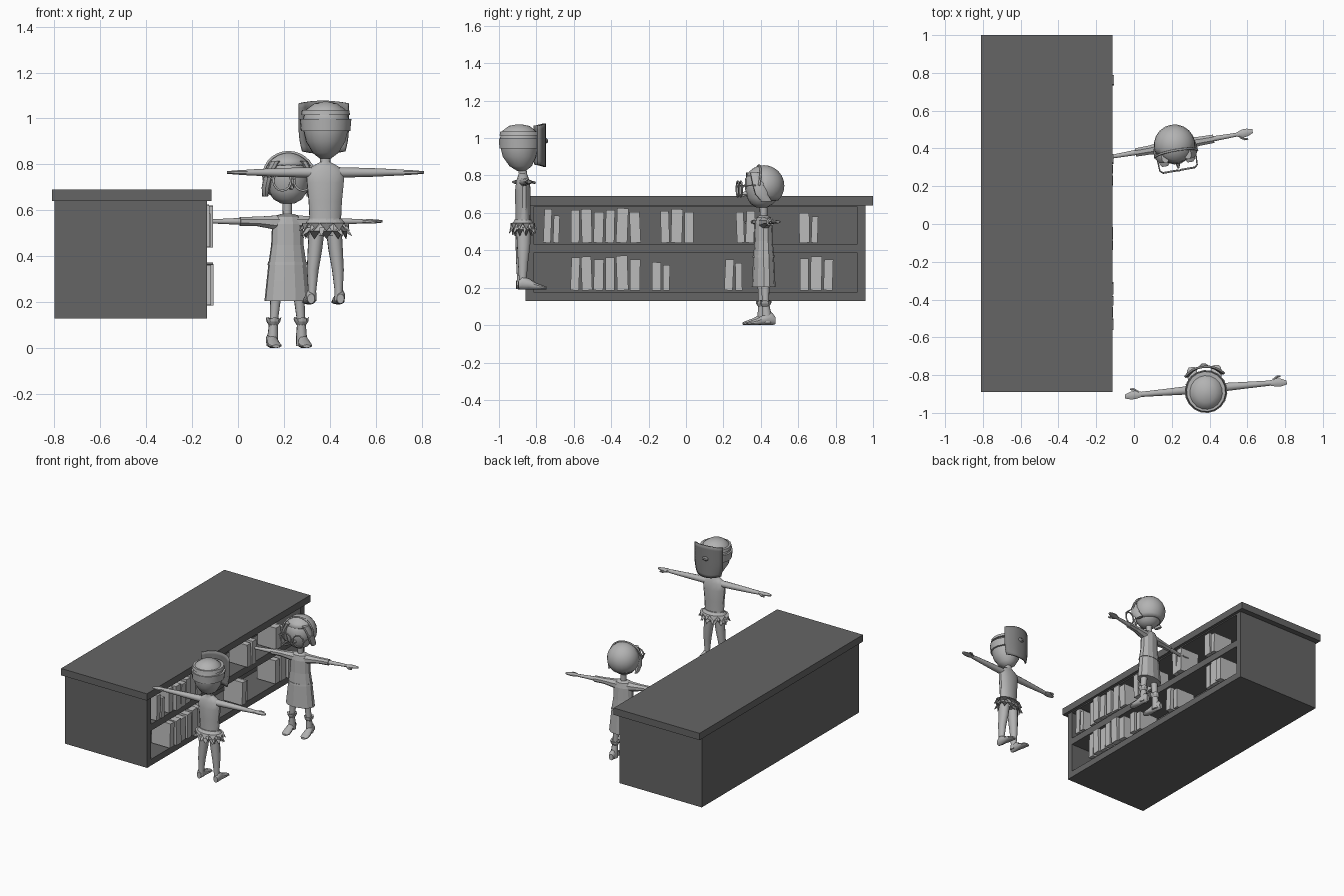
import bpy, bmesh, math, random
from mathutils import Matrix, Vector

if "Cube" in bpy.data.objects:
    bpy.data.objects.remove(bpy.data.objects["Cube"])
random.seed(4)

def material(name, v):
    m = bpy.data.materials.new(name)
    m.diffuse_color = (v, v, v, 1)
    m.use_nodes = True
    m.node_tree.nodes["Principled BSDF"].inputs["Base Color"].default_value = m.diffuse_color
    return m

DARK = material("dark grey counter", 0.13)
BOOK = material("light grey books", 0.5)
SKIN = material("mid grey figures", 0.45)
MASK = material("slate grey mask", 0.22)
frame = Matrix.Identity(4)          # placement of the figure being built

def finish(name, bm, mat, smooth=False):
    bmesh.ops.recalc_face_normals(bm, faces=bm.faces)
    bm.transform(frame)
    me = bpy.data.meshes.new(name)
    bm.to_mesh(me)
    bm.free()
    me.materials.append(mat)
    ob = bpy.data.objects.new(name, me)
    bpy.context.collection.objects.link(ob)
    if smooth:
        bpy.ops.object.select_all(action='DESELECT')
        ob.select_set(True)
        bpy.context.view_layer.objects.active = ob
        bpy.ops.object.shade_smooth_by_angle(angle=math.radians(40))
    return ob

def box(name, lo, hi, mat, tilt=0.0):
    bm = bmesh.new()
    lo, hi = Vector(lo), Vector(hi)
    m = Matrix.Translation((lo + hi) / 2) @ Matrix.Rotation(tilt, 4, 'X') @ Matrix.Diagonal((*(hi - lo), 1))
    bmesh.ops.create_cube(bm, size=1, matrix=m)
    return finish(name, bm, mat)

def loft(name, rings, mat, axis='z', n=12, smooth=True, caps=True, zig=0.0):
    """rings: (x, y, z, radius a, radius b), stacked along the axis; zig makes the last ring jagged"""
    bm = bmesh.new()
    loops = []
    for k, (x, y, z, a, b) in enumerate(rings):
        loop = []
        for i in range(n):
            t = 2 * math.pi * (i + 0.5) / n
            u, v = a * math.cos(t), b * math.sin(t)
            off = {'z': (u, v, 0), 'x': (0, u, v), 'y': (u, 0, v)}[axis]
            p = Vector((x, y, z)) + Vector(off)
            if k == len(rings) - 1:
                p.z += zig * (i % 2)
            loop.append(bm.verts.new(p))
        loops.append(loop)
    for p, q in zip(loops, loops[1:]):
        for i in range(n):
            j = (i + 1) % n
            bm.faces.new((p[i], p[j], q[j], q[i]))
    if caps:
        bm.faces.new(loops[0])
        bm.faces.new(loops[-1])
    return finish(name, bm, mat, smooth)

def tube(name, pts, r, mat, closed=False):
    cu = bpy.data.curves.new(name, 'CURVE')
    cu.dimensions = '3D'
    cu.bevel_depth = r
    cu.bevel_resolution = 1
    sp = cu.splines.new('POLY')
    sp.points.add(len(pts) - 1)
    for p, c in zip(sp.points, pts):
        p.co = (*c, 1)
    sp.use_cyclic_u = closed
    cu.materials.append(mat)
    ob = bpy.data.objects.new(name, cu)
    ob.matrix_world = frame
    bpy.context.collection.objects.link(ob)

def foot(side, x, z, y=0.0):
    loft(side + "_foot", [(x, y - .035, z + .025, .016, .022), (x, y - .015, z + .035, .022, .035),
         (x, y + .02, z + .03, .022, .03), (x, y + .06, z + .018, .028, .018),
         (x, y + .10, z + .011, .028, .011), (x, y + .115, z + .008, .016, .007)], SKIN, 'y', 10)

def arm(side, s, z, x0, x1, r):
    w = x1 - .085                   # wrist
    loft(side + "_arm", [(s * x0, 0, z, r * 1.3, r * 1.2), (s * (x0 + w) / 2, 0, z, r, r),
         (s * w, 0, z, r * .75, r * .65)], SKIN, 'x', 10)
    loft(side + "_hand", [(s * (w - .005), 0, z, r * .75, r * .6), (s * (w + .03), 0, z, .024, .011),
         (s * (w + .055), -.002, z, .022, .009), (s * x1, -.004, z, .011, .006)], SKIN, 'x', 8)
    loft(side + "_thumb", [(s * (w + .01), .012, z, .009, .008), (s * (w + .035), .03, z - .003, .008, .007),
         (s * (w + .055), .032, z - .003, .005, .005)], SKIN, 'x', 6)

# ---- counter with two open shelves
FX, BX = -.135, -.36
box("counter_top", (-.81, -.89, .64), (-.115, 1, .69), DARK)
box("counter_core", (-.80, -.858, .13), (BX, .96, .64), DARK)
for name, a, b in (("bottom_board", .13, .176), ("middle_shelf", .385, .433), ("upper_rail", .632, .64)):
    box(name, (BX, -.815, a), (FX, .917, b), DARK)
for name, a, b in (("near_end_panel", -.858, -.815), ("far_end_panel", .917, .96)):
    box(name, (BX, a, .13), (FX, b, .64), DARK)

# ---- books: groups of (start y, [widths], [heights])
six = ([.045, .055, .052, .048, .06, .055], [.175, .18, .165, .175, .185, .165])
trio = ([.045, .06, .048], [.17, .18, .165])
pair = ([.045, .036], [.165, .145])
rows = [(.44, [(-.76, ([.04, .032], [.18, .145])), (-.615, six), (-.135, trio), (.27, ([.04, .045], [.165, .17])),
               (.605, ([.055, .034], [.16, .14]))]),
        (.186, [(-.615, six), (-.182, ([.048, .036], [.15, .135])), (.208, pair), (.61, trio)])]
for z, groups in rows:
    for y, (ws, hs) in groups:
        for w, h in zip(ws, hs):
            f = random.uniform(-.13, -.106)
            box("book", (f - .15, y, z), (f, y + w, z + h), BOOK, random.uniform(-.05, .05))
            y += w + .011

# ---- figure one: child in a dress with round glasses (local +y is forward)
frame = Matrix.Translation((.215, .415, 0)) @ Matrix.Rotation(math.radians(190), 4, 'Z')
loft("dress", [(0, 0, .205, .102, .062), (0, 0, .29, .093, .058), (0, 0, .37, .084, .054), (0, 0, .45, .072, .048),
     (0, 0, .54, .068, .046), (0, 0, .575, .055, .038), (0, 0, .585, .026, .024)], SKIN, n=12, smooth=False)
loft("dress_waist_seam", [(0, 0, .362, .088, .058), (0, 0, .375, .086, .056)], SKIN, n=12, smooth=False)
loft("neck", [(0, 0, .57, .02, .02), (0, 0, .66, .022, .022)], SKIN)
loft("head", [(0, .01, .63, .03, .03), (0, .01, .648, .062, .06), (0, .005, .68, .084, .084), (0, 0, .73, .096, .1),
     (0, 0, .78, .094, .1), (0, 0, .82, .07, .075), (0, 0, .84, .03, .03)], SKIN, n=16)
loft("nose", [(0, .09, .705, .014, .016), (0, .122, .70, .006, .007)], SKIN, 'y', 8)

# bobbed hair shell, open over the face
bm = bmesh.new()
bmesh.ops.create_uvsphere(bm, u_segments=20, v_segments=12, radius=1)
gone = []
for f in bm.faces:
    c = f.calc_center_median()
    if c.z < -.7 or (c.y > .3 and c.z < .5):
        gone.append(f)
bmesh.ops.delete(bm, geom=gone, context='FACES')
bm.transform(Matrix.Translation((0, -.002, .745)) @ Matrix.Diagonal((.11, .11, .11, 1)))
hair = finish("hair", bm, SKIN, True)
sol = hair.modifiers.new("thickness", 'SOLIDIFY')
sol.thickness = .01
tube("hair_band", [(.114 * math.cos(t), .045 - .02 * math.sin(t), .745 + .108 * math.sin(t))
                   for t in [math.pi * i / 14 for i in range(15)]], .006, SKIN)
for s, side in ((-1, "left"), (1, "right")):
    loft(side + "_hair_lock", [(s * .098, .0, .66, .012, .03), (s * .1, .03, .70, .018, .035),
         (s * .09, .04, .76, .018, .04), (s * .06, .055, .815, .02, .03)], SKIN, n=8)
    tube(side + "_lens_ring", [(s * .046 + .039 * math.cos(t), .132, .728 + .042 * math.sin(t))
         for t in [2 * math.pi * i / 16 for i in range(16)]], .005, SKIN, True)
    tube(side + "_glasses_arm", [(s * .086, .132, .735), (s * .1, .12, .745), (s * .105, .02, .75)], .004, SKIN)
    loft(side + "_sleeve", [(s * .03, 0, .545, .036, .038), (s * .075, 0, .548, .033, .03),
         (s * .135, 0, .552, .026, .022), (s * .21, 0, .552, .024, .021)], SKIN, 'x', 8, False)
    arm("dress_child_" + side, s, .552, .12, .42, .014)
    loft(side + "_leg", [(s * .062, 0, .06, .02, .02), (s * .06, 0, .12, .018, .018), (s * .052, 0, .22, .024, .024),
         (s * .05, 0, .3, .028, .028)], SKIN, n=10)
    loft(side + "_sock_cuff", [(s * .062, 0, .10, .02, .02), (s * .062, 0, .115, .03, .03),
         (s * .061, 0, .135, .034, .032)], SKIN, n=10, smooth=False, zig=-.008)
    loft(side + "_shoe_ankle", [(s * .065, -.008, .01, .026, .03), (s * .063, -.005, .06, .023, .026),
         (s * .062, 0, .11, .019, .02)], SKIN, n=10)
    foot("dress_child_" + side, s * .068, 0, -.015)
tube("glasses_bridge", [(-.01, .133, .735), (0, .136, .74), (.01, .133, .735)], .004, SKIN)

# ---- figure two: masked child with a leaf skirt (local +y is forward)
frame = Matrix.Translation((.38, -.872, 0)) @ Matrix.Rotation(math.radians(5), 4, 'Z')
loft("torso", [(0, 0, .49, .068, .042), (0, 0, .56, .07, .04), (0, 0, .64, .074, .041), (0, 0, .72, .082, .042),
     (0, 0, .77, .085, .036), (0, 0, .793, .055, .028), (0, 0, .81, .023, .022), (0, -.004, .85, .022, .022)], SKIN, n=14)
loft("masked_head", [(0, -.008, .825, .024, .024), (0, -.012, .85, .056, .06), (0, -.018, .90, .086, .09),
     (0, -.02, .95, .098, .1), (0, -.02, 1.0, .1, .104), (0, -.02, 1.04, .085, .088), (0, -.02, 1.065, .05, .055),
     (0, -.02, 1.073, .012, .012)], SKIN, n=18)
loft("wide_strap", [(0, -.015, .945, .108, .111), (0, -.015, .998, .113, .114)], SKIN, n=18)
loft("narrow_strap", [(0, -.015, 1.015, .108, .11), (0, -.015, 1.036, .103, .106)], SKIN, n=18)

# mask: gently bent panel with a nose and eye slits
bm = bmesh.new()
bmesh.ops.create_grid(bm, x_segments=10, y_segments=10, size=1)
for v in bm.verts:
    u, w = v.co.x, v.co.y
    narrow = 1 - .14 * max(0, -w) ** 2
    v.co = (.106 * u * narrow, .116 - .045 * abs(u) ** 2.5, .962 + .116 * w - .012 * u * u * w)
mask = finish("mask", bm, MASK, True)
sol = mask.modifiers.new("thickness", 'SOLIDIFY')
sol.thickness = .012
sol.offset = 0
loft("mask_nose", [(0, .11, .985, .026, .018), (0, .125, .985, .022, .015), (0, .134, .985, .01, .008)], MASK, 'y', 10)

loft("waist_tie", [(0, 0, .548, .078, .048), (0, 0, .565, .074, .045)], SKIN, n=14, smooth=False)
for k, (top, low, r) in enumerate(((.56, .51, .098), (.54, .475, .09))):
    loft("leaf_skirt", [(0, 0, top, .074, .045), (0, 0, top - .02, r - .008, r - .036), (0, 0, low, r + .006, r - .032)],
         SKIN, n=22, smooth=False, zig=.035)
for i in range(14):                 # loose leaves sticking out
    t = 2 * math.pi * i / 14
    c, s = math.cos(t), math.sin(t)
    z = .545 if i % 2 else .525
    loft("loose_leaf", [(.08 * c, .05 * s, z, .016, .012), (.1 * c, .065 * s, z - .022, .012, .008),
         (.115 * c, .074 * s, z - .036, .002, .002)], SKIN, n=4, smooth=False)
for s, side in ((-1, "left"), (1, "right")):
    arm("masked_child_" + side, s, .765, .06, .43, .019)
    loft(side + "_bare_leg", [(s * .059, -.008, .205, .02, .022), (s * .058, -.006, .25, .018, .021),
         (s * .055, -.004, .34, .026, .028), (s * .045, 0, .43, .032, .036), (s * .037, 0, .52, .035, .04)], SKIN, n=12)
    foot("masked_child_" + side, s * .064, .19, .005)
